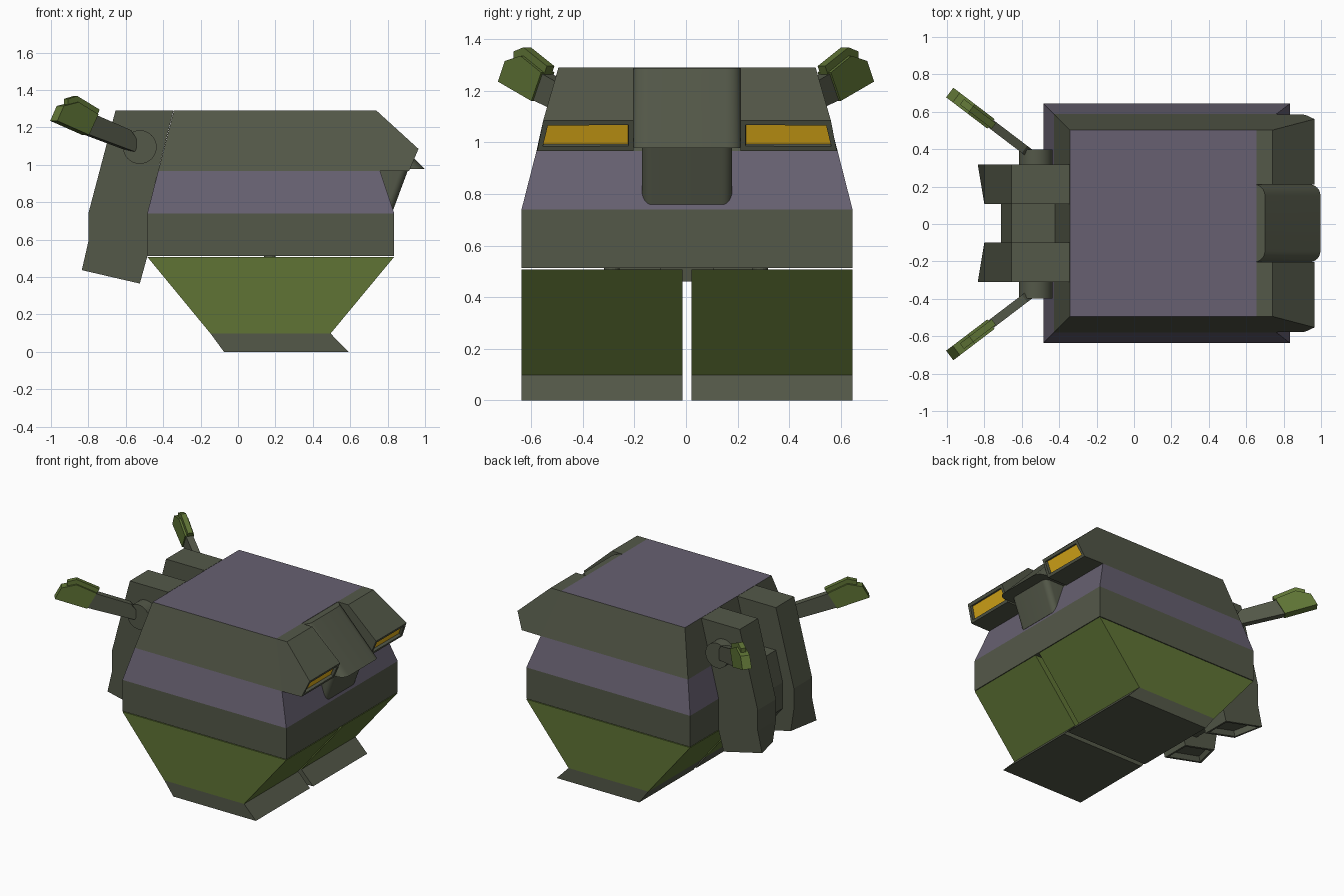
import bpy, bmesh, math
from mathutils import Vector

if "Cube" in bpy.data.objects:
    bpy.data.objects.remove(bpy.data.objects["Cube"])

YC = 0.004  # body centre line


def mat(name, r, g, b):
    m = bpy.data.materials.new(name)
    m.diffuse_color = (r, g, b, 1)
    m.use_nodes = True
    m.node_tree.nodes["Principled BSDF"].inputs["Base Color"].default_value = m.diffuse_color
    return m


OLIVE = mat("olive", 0.088, 0.098, 0.066)
PURPLE = mat("purple", 0.135, 0.118, 0.165)
GREEN = mat("green", 0.115, 0.175, 0.036)
YELLOW = mat("yellow", 0.75, 0.43, 0.01)


def loft(name, rings, *mats, edit=None):
    """Skin a list of equal-length point rings and cap both ends."""
    bm = bmesh.new()
    vs = [[bm.verts.new(p) for p in ring] for ring in rings]
    n = len(vs[0])
    for a, b in zip(vs, vs[1:]):
        for i in range(n):
            j = (i + 1) % n
            bm.faces.new((a[i], a[j], b[j], b[i]))
    bm.faces.new(vs[0])
    bm.faces.new(vs[-1])
    bmesh.ops.recalc_face_normals(bm, faces=bm.faces)
    bm.normal_update()
    if edit:
        edit(bm)
    me = bpy.data.meshes.new(name)
    bm.to_mesh(me)
    bm.free()
    for m in mats:
        me.materials.append(m)
    ob = bpy.data.objects.new(name, me)
    bpy.context.collection.objects.link(ob)
    return ob


def prism(name, pts, y0, y1, *mats, edit=None):
    """Extrude an (x, z) profile from y0 to y1."""
    return loft(name, [[(x, y, z) for x, z in pts] for y in (y0, y1)], *mats, edit=edit)


def rect(x0, x1, hy, z):
    return [(x0, YC - hy, z), (x1, YC - hy, z), (x1, YC + hy, z), (x0, YC + hy, z)]


def round_front(x0, x1, hy, r, z):
    """Plan outline with two rounded corners at its +x end."""
    arc = [(x1 - r + r * math.sin(t), hy - r + r * math.cos(t))
           for t in (math.radians(a) for a in range(0, 91, 15))]
    pts = [(x0, hy)] + arc + [(x, -y) for x, y in reversed(arc)] + [(x0, -hy)]
    return [(x, YC + y, z) for x, y in pts]


def shade(ob):
    bpy.ops.object.select_all(action='DESELECT')
    ob.select_set(True)
    bpy.context.view_layer.objects.active = ob
    bpy.ops.object.shade_smooth_by_angle(angle=math.radians(32))


def paint_top(bm):
    for f in bm.faces:
        if f.normal.z > 0.99:
            f.material_index = 1


def eye_recess(bm):
    face = max(bm.faces, key=lambda f: f.calc_center_median().x - (9 if f.normal.x < 0.8 else 0))
    bmesh.ops.inset_individual(bm, faces=[face], thickness=0.028, depth=0)
    bmesh.ops.inset_individual(bm, faces=[face], thickness=0.002, depth=-0.02)
    face.material_index = 1


def nozzle(bm):
    face = min(bm.faces, key=lambda f: f.normal.z)
    bmesh.ops.inset_individual(bm, faces=[face], thickness=0.025, depth=0)
    bmesh.ops.inset_individual(bm, faces=[face], thickness=0.002, depth=-0.04)


# Torso: waist, chest and head shell
loft("waist", [rect(-0.485, 0.835, 0.641, 0.513), rect(-0.485, 0.835, 0.641, 0.74)], OLIVE)
loft("chest", [rect(-0.485, 0.835, 0.641, 0.74), rect(-0.427, 0.76, 0.583, 0.967)], PURPLE)
loft("head", [rect(-0.427, 0.76, 0.583, 0.967), rect(-0.343, 0.655, 0.498, 1.29)],
     OLIVE, PURPLE, edit=paint_top)

# Hood and snout
shade(loft("hood", [round_front(0.52, 0.70, 0.208, 0.06, 1.288),
                    round_front(0.70, 0.997, 0.208, 0.06, 0.978)], OLIVE))
shade(loft("snout", [round_front(0.72, 0.912, 0.175, 0.04, 0.98),
                     round_front(0.72, 0.83, 0.175, 0.04, 0.76)], OLIVE))

# Rear centre block
prism("rear_block", [(-0.42, 0.98), (-0.655, 0.98), (-0.71, 0.76), (-0.71, 0.57),
                     (-0.62, 0.46), (-0.5, 0.46), (-0.47, 0.74)], YC - 0.11, YC + 0.11, OLIVE)

for side, s in (("left", 1), ("right", -1)):
    # Leg, foot and hip pin
    y_in, y_out = YC + s * 0.018, YC + s * 0.641
    prism(side + "_leg", [(-0.485, 0.508), (-0.147, 0.098), (0.495, 0.098), (0.835, 0.508)],
          y_in, y_out, GREEN)
    prism(side + "_foot", [(-0.147, 0.098), (-0.075, 0), (0.59, 0), (0.495, 0.098)],
          y_in, y_out, OLIVE)
    bpy.ops.mesh.primitive_cylinder_add(vertices=16, radius=0.03, depth=0.03,
                                        location=(0.17, s * 0.287, 0.511))
    pin = bpy.context.object
    pin.name = side + "_hip_pin"
    pin.data.materials.append(OLIVE)

    # Brow with recessed eye; the outer end leans in with the head
    brow = [(0.655, 1.29, 0.498), (0.74, 1.29, 0.498), (0.965, 1.085, 0.557),
            (0.915, 0.967, 0.58), (0.755, 0.967, 0.583)]
    loft(side + "_brow", [[(x, YC + s * 0.207, z) for x, z, y in brow],
                          [(x, YC + s * y, z) for x, z, y in brow]],
         OLIVE, YELLOW, edit=eye_recess)

    # Back pod, nozzle flared at the outer corner
    pod = [(-0.345, 1.29), (-0.655, 1.29), (-0.80, 0.74), (-0.80, 0.59)]
    tail = [(-0.525, 0.365), (-0.485, 0.51), (-0.485, 0.74)]
    loft(side + "_back_pod",
         [[(x, YC + s * 0.103, z) for x, z in pod + [(-0.775, 0.423)] + tail],
          [(x, YC + s * 0.313, z) for x, z in pod + [(-0.835, 0.437)] + tail]],
         OLIVE, edit=nozzle)

    # Shoulder drum
    bpy.ops.mesh.primitive_cylinder_add(vertices=32, radius=0.09, depth=0.12,
                                        location=(-0.525, s * 0.337, 1.095),
                                        rotation=(math.pi / 2, 0, 0))
    drum = bpy.context.object
    drum.name = side + "_shoulder"
    drum.data.materials.append(OLIVE)
    shade(drum)

    # Arm plates: side profiles skewed outward along the arm direction
    def plate(name, pts, half, m):
        rings = [[(x + k * 0.6, s * (0.395 + (-0.58 - x) * 0.76 + k * 0.8), z) for x, z in pts]
                 for k in (-half, half)]
        loft(side + name, rings, m)

    plate("_arm", [(-0.545, 1.12), (-0.565, 1.07), (-0.82, 1.165), (-0.78, 1.27),
                   (-0.585, 1.185)], 0.024, OLIVE)
    plate("_hand", [(-0.985, 1.235), (-0.815, 1.16), (-0.765, 1.27), (-0.87, 1.335),
                    (-0.95, 1.315)], 0.032, GREEN)
    plate("_hand_ridge", [(-0.92, 1.29), (-0.78, 1.23), (-0.75, 1.295), (-0.87, 1.368),
                          (-0.92, 1.352)], 0.018, GREEN)
